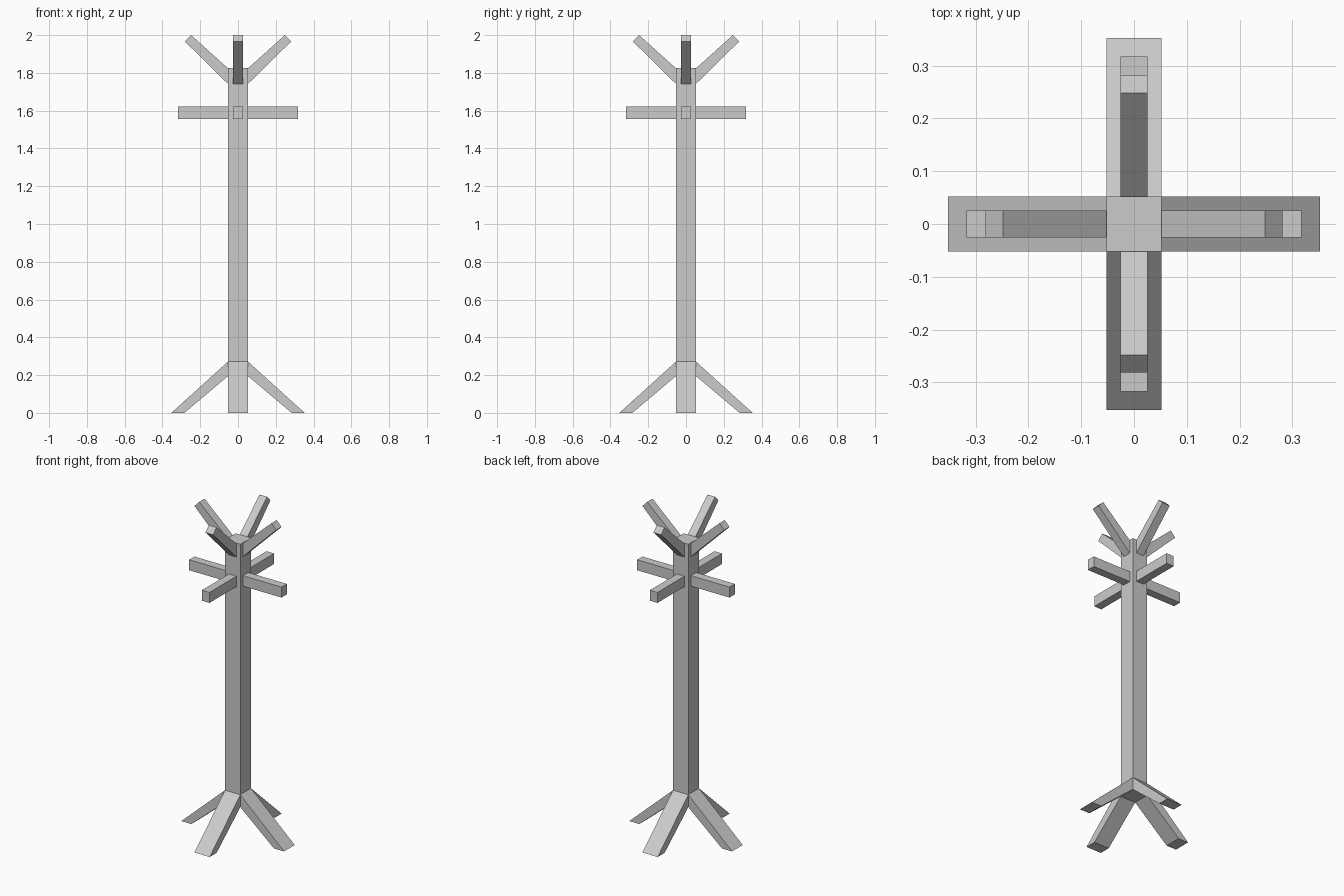
import bpy, bmesh
from math import pi
from mathutils import Matrix

if "Cube" in bpy.data.objects:
    bpy.data.objects.remove(bpy.data.objects["Cube"])

R = 0.0525  # half width of the post


def prism(name, profile, half_width, turn=0.0):
    """Extrude an x-z profile across y, then turn it about the z axis."""
    bm = bmesh.new()
    face = bm.faces.new([bm.verts.new((x, -half_width, z)) for x, z in profile])
    ext = bmesh.ops.extrude_face_region(bm, geom=[face])
    moved = [v for v in ext["geom"] if isinstance(v, bmesh.types.BMVert)]
    bmesh.ops.translate(bm, verts=moved, vec=(0, 2 * half_width, 0))
    bmesh.ops.recalc_face_normals(bm, faces=bm.faces[:])
    bm.transform(Matrix.Rotation(turn, 4, 'Z'))
    mesh = bpy.data.meshes.new(name)
    bm.to_mesh(mesh)
    bm.free()
    obj = bpy.data.objects.new(name, mesh)
    bpy.context.collection.objects.link(obj)
    return obj


# Central square post, resting on the legs
prism("post", [(-R, 0.195), (R, 0.195), (R, 1.827), (-R, 1.827)], R)

# Side profiles of the repeated parts, starting at the post face
parts = {
    "leg": ([(R, 0.195), (0.284, 0), (0.353, 0), (R, 0.272)], R),
    "peg": ([(R, 1.557), (0.317, 1.557), (0.317, 1.622), (R, 1.622)], 0.026),
    "hook": ([(R, 1.741), (0.281, 1.966), (0.248, 2.0), (R, 1.824)], 0.026),
}

# Four of each around the post
for name, (profile, half_width) in parts.items():
    for i, side in enumerate(("right", "back", "left", "front")):
        prism(f"{side}_{name}", profile, half_width, i * pi / 2)
